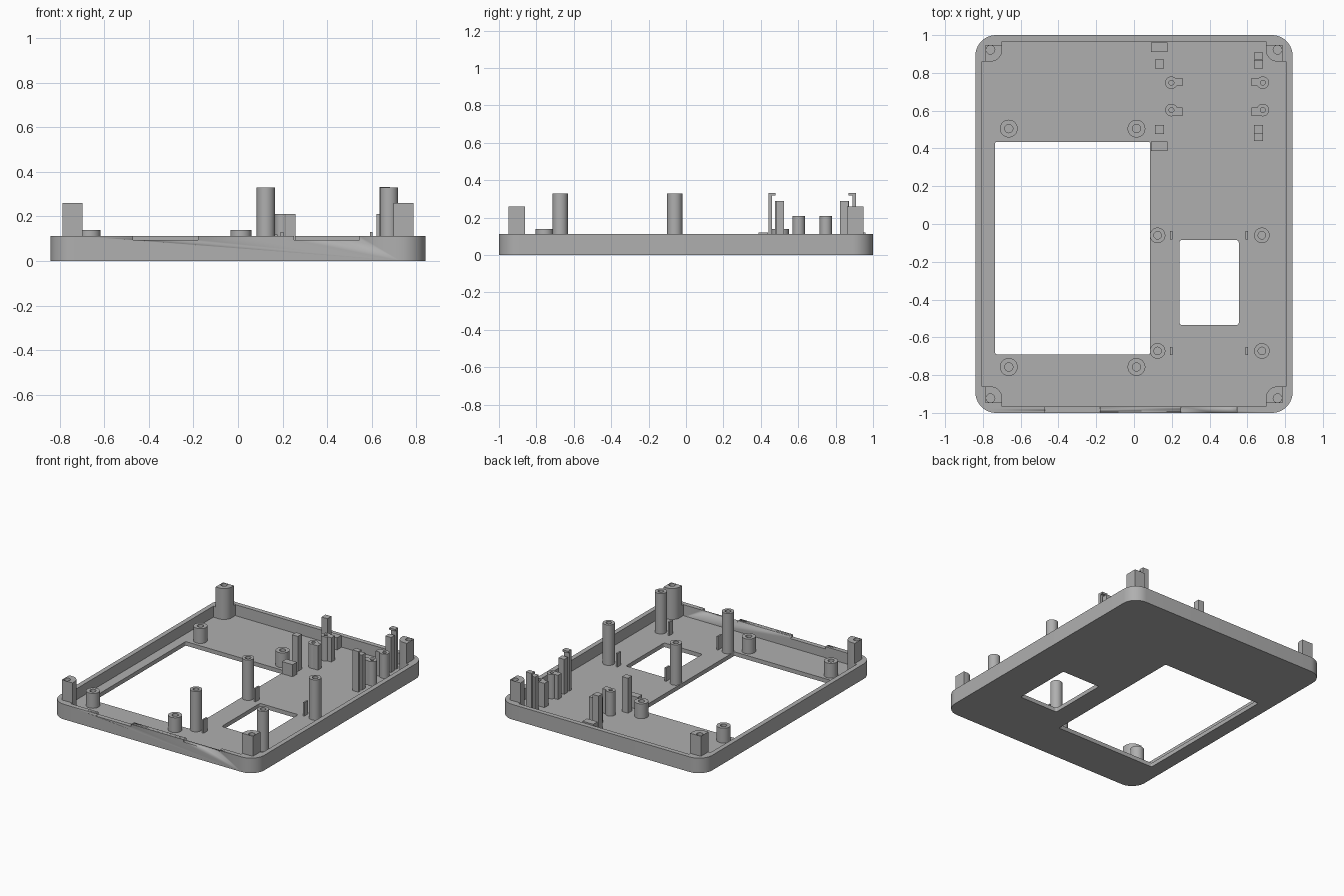
import bpy, bmesh, math
from mathutils import Matrix

if "Cube" in bpy.data.objects:
    bpy.data.objects.remove(bpy.data.objects["Cube"], do_unlink=True)

FLOOR, RIM = 0.03, 0.112

grey = bpy.data.materials.new("plain grey")
grey.use_nodes = True
colour = (0.43, 0.43, 0.43, 1)
grey.diffuse_color = colour
grey.node_tree.nodes["Principled BSDF"].inputs["Base Color"].default_value = colour


def arc(cx, cy, r, start, end, steps):
    return [(cx + r * math.cos(math.radians(start + (end - start) * i / steps)),
             cy + r * math.sin(math.radians(start + (end - start) * i / steps)))
            for i in range(steps + 1)]


def circle(cx, cy, r, steps=32):
    return arc(cx, cy, r, 0, 360, steps)[:-1]


def rounded(x0, x1, y0, y1, r, steps=8):
    return (arc(x1 - r, y1 - r, r, 0, 90, steps) + arc(x0 + r, y1 - r, r, 90, 180, steps)
            + arc(x0 + r, y0 + r, r, 180, 270, steps) + arc(x1 - r, y0 + r, r, 270, 360, steps))


def prism(name, loops, z0, z1):
    """Extrude a filled outline; further loops become holes."""
    curve = bpy.data.curves.new(name, 'CURVE')
    curve.dimensions = '2D'
    curve.fill_mode = 'BOTH'
    curve.extrude = (z1 - z0) / 2
    for loop in loops:
        spline = curve.splines.new('POLY')
        spline.points.add(len(loop) - 1)
        for point, (x, y) in zip(spline.points, loop):
            point.co = (x, y, 0, 1)
        spline.use_cyclic_u = True
    temp = bpy.data.objects.new(name + " outline", curve)
    bpy.context.collection.objects.link(temp)
    dg = bpy.context.evaluated_depsgraph_get()
    mesh = bpy.data.meshes.new_from_object(temp.evaluated_get(dg))
    bpy.data.objects.remove(temp, do_unlink=True)
    bpy.data.curves.remove(curve)

    bm = bmesh.new()
    bm.from_mesh(mesh)
    bmesh.ops.remove_doubles(bm, verts=bm.verts, dist=0.00005)
    bmesh.ops.recalc_face_normals(bm, faces=bm.faces)
    bm.transform(Matrix.Translation((0, 0, (z0 + z1) / 2)))
    bm.to_mesh(mesh)
    bm.free()
    mesh.name = name
    mesh.materials.clear()
    mesh.materials.append(grey)
    mesh.shade_smooth()
    mesh.set_sharp_from_angle(angle=math.radians(30))
    obj = bpy.data.objects.new(name, mesh)
    bpy.context.collection.objects.link(obj)
    return obj


def block(name, x0, x1, y0, y1, z1, z0=FLOOR):
    return prism(name, [[(x0, y0), (x1, y0), (x1, y1), (x0, y1)]], z0, z1)


def tube(name, x, y, r, hole, top):
    return prism(name, [circle(x, y, r), circle(x, y, hole, 20)], FLOOR, top)


# Floor with two windows, and the rim around it
cavity = rounded(-0.805, 0.805, -0.965, 0.965, 0.075)
prism("floor", [cavity, rounded(-0.735, 0.085, -0.69, 0.435, 0.008, 4),
                rounded(0.24, 0.555, -0.535, -0.085, 0.014, 4)], 0, FLOOR)
rim = prism("rim", [rounded(-0.84, 0.84, -1, 1, 0.11, 12), cavity], 0, RIM)

# Two shallow notches in the front rim
for x0, x1 in ((-0.47, -0.18), (0.25, 0.545)):
    cutter = block("notch_cutter", x0, x1, -1.1, -0.93, 0.2, 0.095)
    cutter.hide_render = True
    cutter.hide_set(True)
    cut = rim.modifiers.new("notch", 'BOOLEAN')
    cut.operation = 'DIFFERENCE'
    cut.solver = 'EXACT'
    cut.object = cutter

# Corner screw posts, rounded towards the inside, with a fill into the rim
for sx in (-1, 1):
    for sy in (-1, 1):
        inner = arc(0.76, 0.922, 0.062, 270, 180, 10)
        post = [(0.786, 0.86)] + inner + [(0.698, 0.948), (0.786, 0.948)]
        fill = [(0.808, 0.86)] + inner + [(0.698, 0.967), (0.808, 0.967)]
        hole = circle(0.76, 0.922, 0.023, 20)
        for name, outline, z0, z1 in (("corner_fill", fill, FLOOR, RIM - 0.001),
                                      ("corner_post", post, RIM - 0.001, 0.26)):
            prism(name, [[(sx * x, sy * y) for x, y in loop] for loop in (outline, hole)], z0, z1)

# Low bosses around the large window
for x in (-0.663, 0.013):
    for y in (-0.757, 0.505):
        tube("low_boss", x, y, 0.047, 0.022, 0.14)

# Tall posts around the small window, each with a thin tab
for x, tab in ((0.125, 0.197), (0.677, 0.597)):
    for y in (-0.672, -0.06):
        tube("tall_post", x, y, 0.041, 0.02, 0.33)
        block("thin_tab", tab - 0.006, tab + 0.006, y - 0.022, y + 0.022, 0.13)

# Small pegs with side supports
for x, x0, x1 in ((0.198, 0.215, 0.257), (0.682, 0.622, 0.664)):
    for y, y0, y1 in ((0.603, 0.572, 0.616), (0.748, 0.73, 0.774)):
        tube("small_peg", x, y, 0.033, 0.013, 0.21)
        block("peg_support", x0, x1, y0, y1, 0.21)

# Board rests, hooked clips and low stops, mirrored about the middle of the pegs
MID = 0.674
for s in (-1, 1):
    def span(name, x0, x1, a, b, top, base=FLOOR):
        block(name, x0, x1, *sorted((MID + s * a, MID + s * b)), top, base)
    span("board_rest_right", 0.11, 0.158, 0.15, 0.197, 0.29)
    span("board_rest_left", 0.635, 0.682, 0.15, 0.194, 0.29)
    span("clip_stem", 0.635, 0.682, 0.215, 0.234, 0.32)
    span("clip_hook", 0.635, 0.682, 0.196, 0.234, 0.332, 0.318)
    span("low_stop", 0.09, 0.178, 0.236, 0.287, 0.12)
